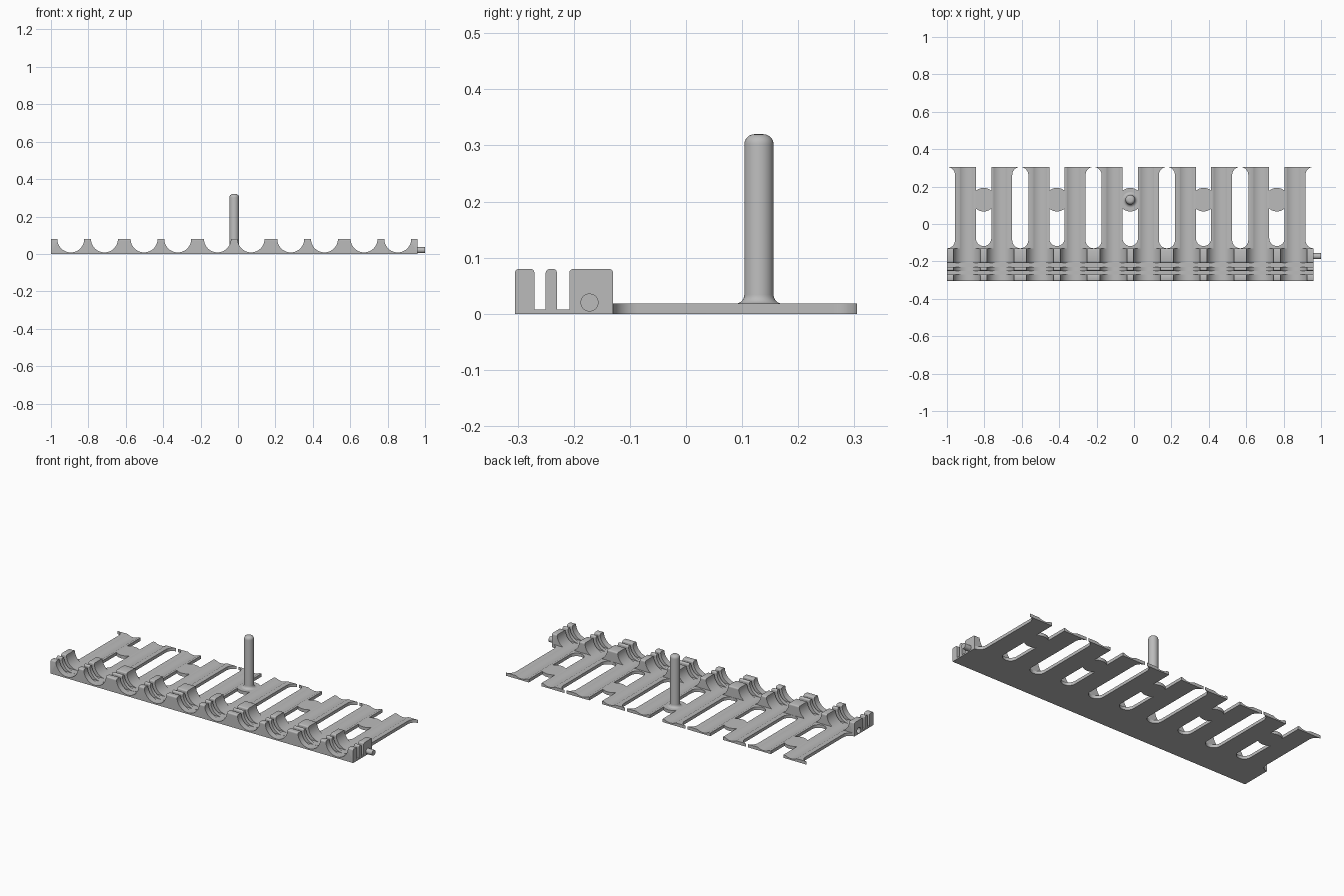
import bpy, bmesh, math
from mathutils import Matrix

if "Cube" in bpy.data.objects:
    bpy.data.objects.remove(bpy.data.objects["Cube"])

PITCH, UNITS = 0.392, 5
X0, X1 = -1.0, 0.96
SCOOP_R, SCOOP_Z, SCOOP_DX = 0.072, 0.08, 0.09
PLATE = 0.018
FRONT, RAIL_BACK, BACK = -0.305, -0.13, 0.305
centres = [X0 + PITCH * (k + 0.5) for k in range(UNITS)]
scoops = [c + s * SCOOP_DX for c in centres for s in (-1, 1)]

grey = bpy.data.materials.new("light grey plastic")
grey.diffuse_color = (0.5, 0.5, 0.5, 1)
grey.use_nodes = True
grey.node_tree.nodes["Principled BSDF"].inputs["Base Color"].default_value = grey.diffuse_color


def finish(name, bm):
    bmesh.ops.recalc_face_normals(bm, faces=bm.faces)
    me = bpy.data.meshes.new(name)
    bm.to_mesh(me)
    bm.free()
    me.materials.append(grey)
    ob = bpy.data.objects.new(name, me)
    bpy.context.collection.objects.link(ob)
    return ob


def prism(bm, pts, direction):
    """Extrude a closed loop of 3D points along a direction."""
    face = bm.faces.new([bm.verts.new(p) for p in pts])
    res = bmesh.ops.extrude_face_region(bm, geom=[face], use_keep_orig=True)
    verts = [g for g in res["geom"] if isinstance(g, bmesh.types.BMVert)]
    bmesh.ops.translate(bm, verts=verts, vec=direction)


def arc(cx, cy, r, a0, a1, n):
    return [(cx + r * math.cos(math.radians(a0 + (a1 - a0) * i / n)),
             cy + r * math.sin(math.radians(a0 + (a1 - a0) * i / n))) for i in range(n + 1)]


def cylinder(bm, r, length, matrix, n=32):
    bmesh.ops.create_cone(bm, cap_ends=True, segments=n, radius1=r, radius2=r,
                          depth=length, matrix=matrix)


def cut(target, cutter):
    mod = target.modifiers.new("cut", "BOOLEAN")
    mod.operation, mod.solver, mod.object = "DIFFERENCE", "EXACT", cutter
    deps = bpy.context.evaluated_depsgraph_get()
    me = bpy.data.meshes.new_from_object(target.evaluated_get(deps))
    target.modifiers.clear()
    target.data = me
    bpy.data.objects.remove(cutter)


ROT_Y = Matrix.Rotation(math.pi / 2, 4, "X")
ROT_X = Matrix.Rotation(math.pi / 2, 4, "Y")

# Scalloped rail: three ribs with the same profile, rounded along their tops
profile = [(X0, 0), (X0, SCOOP_Z)]
for x in scoops:
    profile += arc(x, SCOOP_Z, SCOOP_R, 180, 360, 24)
profile += [(X1, SCOOP_Z), (X1, 0)]
ribs = {}
for name, y0, y1 in (("front_rib", FRONT, -0.27), ("middle_rib", -0.25, -0.23),
                     ("rear_rib", -0.208, RAIL_BACK)):
    bm = bmesh.new()
    prism(bm, [(x, y0, z) for x, z in profile], (0, y1 - y0, 0))
    tops = [e for e in bm.edges
            if all(abs(v.co.z - SCOOP_Z) < 1e-5 for v in e.verts)
            and abs(e.verts[0].co.y - e.verts[1].co.y) < 1e-5]
    bmesh.ops.bevel(bm, geom=tops, offset=0.007, segments=3, profile=0.5, affect="EDGES")
    ribs[name] = finish(name, bm)

# Thin floors of the two grooves between the ribs
for name, y0, y1 in (("front_groove_floor", -0.27, -0.25), ("rear_groove_floor", -0.23, -0.208)):
    bm = bmesh.new()
    prism(bm, [(X0, y0, 0), (X1, y0, 0), (X1, y1, 0), (X0, y1, 0)], (0, 0, 0.008))
    finish(name, bm)

# Joining socket in the left end of the rear rib, and the pin on the right end
bm = bmesh.new()
cylinder(bm, 0.017, 0.06, Matrix.Translation((X0, -0.172, 0.02)) @ ROT_X)
cut(ribs["rear_rib"], finish("socket_cutter", bm))
bm = bmesh.new()
cylinder(bm, 0.016, 0.05, Matrix.Translation((0.975, -0.172, 0.02)) @ ROT_X)
finish("joining_pin", bm)

# Paired fingers: U-shaped plates with flared ends, open at the back
half = [(0.041, BACK)] + arc(0, -0.077, 0.041, 0, -90, 10)
outer = arc(0.196, -0.087, 0.043, 268.5, 180, 10) + arc(0.196, 0.262, 0.043, 180, 98, 10)
outer += [(0.19, BACK)]
outline = half[:-1] + [half[-1]] + [(-x, y) for x, y in reversed(half[:-1])]
outline += [(-x, y) for x, y in reversed(outer)]
outline += [(-0.195, RAIL_BACK), (0.195, RAIL_BACK)] + outer
bm = bmesh.new()
for c in centres:
    prism(bm, [(c + x, y, 0) for x, y in outline], (0, 0, PLATE))
bmesh.ops.remove_doubles(bm, verts=bm.verts, dist=1e-5)
fingers = finish("finger_plates", bm)

# Long cradles hollowed along each finger
bm = bmesh.new()
for x in scoops:
    cylinder(bm, SCOOP_R, 0.7, Matrix.Translation((x, 0.13, SCOOP_Z)) @ ROT_Y, 48)
cut(fingers, finish("cradle_cutter", bm))

# Round-edged bridges joining each pair of fingers
bridge = [(x, y) for x, y in arc(0, 0.13, 0.063, 0, 352.5, 47) if abs(x) < 0.044]
right = math.sqrt(0.063 ** 2 - 0.044 ** 2)
bridge += [(sx * 0.044, 0.13 + sy * right) for sx in (-1, 1) for sy in (-1, 1)]
bridge.sort(key=lambda p: math.atan2(p[1] - 0.13, p[0]))
bm = bmesh.new()
for c in centres:
    prism(bm, [(c + x, y, 0) for x, y in bridge], (0, 0, PLATE))
finish("bridges", bm)

# Upright peg with a flared foot and rounded tip
foot = [(r, z) for r, z in arc(0.042, 0.034, 0.016, 270, 180, 6)]
tip = arc(0.008, 0.302, 0.018, 0, 90, 6)
bm = bmesh.new()
path = [bm.verts.new((r, 0, z)) for r, z in [(0, 0.017), (0.042, 0.017)] + foot + tip + [(0, 0.32)]]
edges = [bm.edges.new(p) for p in zip(path, path[1:])]
bmesh.ops.spin(bm, geom=path + edges, cent=(0, 0, 0), axis=(0, 0, 1),
               angle=2 * math.pi, steps=32)
bmesh.ops.remove_doubles(bm, verts=bm.verts, dist=1e-5)
bmesh.ops.translate(bm, verts=bm.verts, vec=(centres[2], 0.13, 0))
finish("peg", bm)

# Smooth curved walls, crisp edges
for ob in bpy.context.scene.objects:
    ob.select_set(True)
    bpy.context.view_layer.objects.active = ob
bpy.ops.object.shade_smooth_by_angle(angle=math.radians(35))
